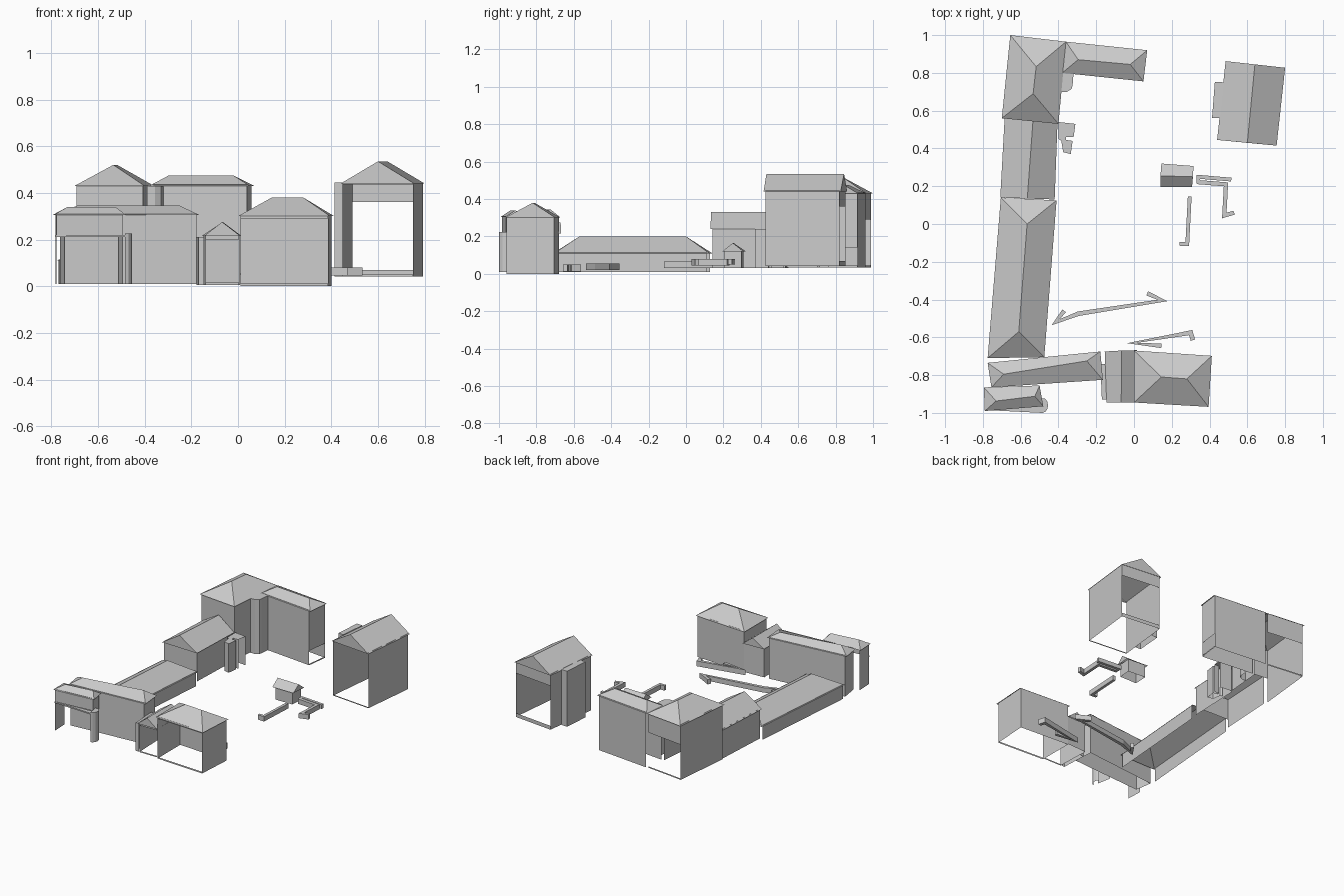
import bpy, bmesh, math
from mathutils import Vector


def finish(name, bm):
    bmesh.ops.remove_doubles(bm, verts=bm.verts, dist=0.0005)
    bmesh.ops.recalc_face_normals(bm, faces=bm.faces)
    me = bpy.data.meshes.new(name)
    bm.to_mesh(me)
    bm.free()
    ob = bpy.data.objects.new(name, me)
    bpy.context.collection.objects.link(ob)
    return ob


def face(bm, pts):
    bm.faces.new([bm.verts.new(p) for p in pts])


def panel(bm, a, b, z0, z1):
    if z1 - z0 > 0.001:
        face(bm, [(*a, z0), (*b, z0), (*b, z1), (*a, z1)])


def building(name, c, ridge, z0, eave, top, openings=None, skip=(), inset=0.01):
    """Edges 0 and 2 run along the ridge; openings maps edge -> (low, high)."""
    openings = openings or {}
    c = [Vector(p) for p in c]
    mid = sum(c, Vector((0, 0))) / 4
    bm = bmesh.new()
    w = [p + (mid - p).normalized() * inset * 1.3 for p in c]
    for i in range(4):
        if i in skip:
            continue
        a, b = w[i], w[(i + 1) % 4]
        lo, hi = openings.get(i, (z0, z0))
        panel(bm, a, b, z0, lo)
        panel(bm, a, b, hi, eave + 0.005)
    finish(name + "_walls", bm)
    bm = bmesh.new()
    e = [(*p, eave) for p in c]
    r0, r1 = [(*p, top) for p in ridge]
    face(bm, [e[0], e[1], r1, r0])
    face(bm, [e[1], e[2], r1])
    face(bm, [e[2], e[3], r0, r1])
    face(bm, [e[3], e[0], r0])
    finish(name + "_roof", bm)


def bay(name, pts, z0, z1, skip=()):
    """Flat topped annex with an open underside."""
    bm = bmesh.new()
    for i in range(len(pts)):
        if i not in skip:
            panel(bm, pts[i], pts[(i + 1) % len(pts)], z0, z1)
    face(bm, [(*p, z1) for p in pts])
    finish(name, bm)


def low_wall(name, pts, z0, z1, t=0.028):
    """Mitred garden wall following a path."""
    p = [Vector(q) for q in pts]
    left, right = [], []
    for i, q in enumerate(p):
        d = [(p[j + 1] - p[j]).normalized() for j in (i - 1, i) if 0 <= j < len(p) - 1]
        n = [Vector((-v.y, v.x)) for v in d]
        m = n[0] if len(n) == 1 else (n[0] + n[1]).normalized()
        off = m * (t / 2) / max(0.45, m.dot(n[0]))
        left.append(q + off)
        right.append(q - off)
    bm = bmesh.new()
    for i in range(len(p) - 1):
        for z in (z0, z1):
            face(bm, [(*left[i], z), (*left[i + 1], z), (*right[i + 1], z), (*right[i], z)])
        for s in (left, right):
            panel(bm, s[i], s[i + 1], z0, z1)
    for i in (0, -1):
        panel(bm, left[i], right[i], z0, z1)
    finish(name, bm)


# North-west house and its east wing
building("north_house", [(-0.40, 0.53), (-0.36, 0.965), (-0.655, 1.0), (-0.70, 0.56)],
         [(-0.534, 0.69), (-0.518, 0.833)], 0.035, 0.43, 0.52,
         {1: (0.045, 0.29), 3: (0.035, 0.22)}, skip=(0,))
bm = bmesh.new()
panel(bm, (-0.407, 0.54), (-0.385, 0.80), 0.035, 0.435)
finish("north_house_court_wall", bm)
building("north_wing", [(-0.38, 0.80), (0.05, 0.755), (0.07, 0.92), (-0.36, 0.965)],
         [(-0.296, 0.87), (-0.02, 0.845)], 0.035, 0.43, 0.475,
         {1: (0.045, 0.14)}, skip=(3,))
bay("corner_bay", [(-0.39, 0.70), (-0.355, 0.70), (-0.33, 0.715), (-0.325, 0.735),
                   (-0.32, 0.80), (-0.38, 0.81)], 0.035, 0.43, skip=(4, 5))

# Western range: gabled middle part and long low part
building("middle_range", [(-0.42, 0.13), (-0.405, 0.535), (-0.685, 0.56), (-0.708, 0.14)],
         [(-0.565, 0.135), (-0.535, 0.545)], 0.03, 0.24, 0.33,
         {3: (0.03, 0.09)}, skip=(1,))
bay("side_porch", [(-0.40, 0.45), (-0.385, 0.44), (-0.375, 0.38), (-0.335, 0.37),
                   (-0.325, 0.44), (-0.36, 0.445), (-0.36, 0.46), (-0.32, 0.46),
                   (-0.31, 0.53), (-0.40, 0.54)], 0.03, 0.24, skip=(7, 9))
building("long_range", [(-0.475, -0.705), (-0.41, 0.125), (-0.705, 0.14), (-0.775, -0.71)],
         [(-0.61, -0.57), (-0.566, 0.0)], 0.01, 0.11, 0.20, skip=(1, 3))

# Southern range
building("south_range", [(-0.755, -0.865), (-0.165, -0.825), (-0.178, -0.675), (-0.775, -0.735)],
         [(-0.69, -0.795), (-0.25, -0.725)], 0.01, 0.305, 0.345)
building("south_west_house", [(-0.79, -0.99), (-0.48, -0.965), (-0.50, -0.855), (-0.795, -0.865)],
         [(-0.73, -0.937), (-0.525, -0.912)], 0.01, 0.305, 0.34,
         {0: (0.01, 0.22)}, skip=(2,))
arc = [(-0.485 + 0.03 * math.cos(a), -0.96 + 0.04 * math.sin(a))
       for a in [math.radians(-90 + 30 * k) for k in range(6)]]
bay("rounded_corner_pier", arc + [(-0.50, -0.92)], 0.01, 0.225, skip=(5, 6))
bay("front_ledge", [(-0.785, -0.985), (-0.485, -1.0), (-0.48, -0.965)], 0.21, 0.22)

# South-east house and the gabled link
building("south_east_house", [(0.0, -0.945), (0.395, -0.968), (0.412, -0.698), (0.0, -0.67)],
         [(0.145, -0.81), (0.28, -0.82)], 0.0, 0.30, 0.38, {0: (0.012, 0.29)})
building("gabled_link", [(-0.145, -0.945), (-0.155, -0.675), (0.015, -0.668), (0.01, -0.945)],
         [(-0.068, -0.945), (-0.065, -0.67)], 0.005, 0.215, 0.275,
         {3: (0.015, 0.2)}, skip=(2,))
bay("link_lean_to", [(-0.145, -0.93), (-0.17, -0.93), (-0.178, -0.74), (-0.15, -0.74)],
    0.005, 0.21, skip=(3,))

# Barn with open ends
building("barn", [(0.755, 0.415), (0.80, 0.827), (0.485, 0.862), (0.44, 0.445)],
         [(0.60, 0.43), (0.64, 0.845)], 0.042, 0.44, 0.535,
         {1: (0.07, 0.36), 3: (0.05, 0.435)}, inset=0.008)
bay("barn_annex", [(0.455, 0.56), (0.413, 0.56), (0.428, 0.752), (0.475, 0.75)],
    0.042, 0.445, skip=(3,))

# Garden shelter
building("garden_shelter", [(0.14, 0.195), (0.307, 0.195), (0.315, 0.307), (0.145, 0.32)],
         [(0.14, 0.255), (0.312, 0.25)], 0.03, 0.12, 0.165, inset=0.015)

# Low garden walls
low_wall("shelter_wall_north", [(0.34, 0.215), (0.34, 0.25), (0.515, 0.235)], 0.05, 0.08, 0.02)
low_wall("shelter_wall_east", [(0.335, 0.222), (0.487, 0.21), (0.478, 0.045), (0.53, 0.06)],
         0.045, 0.08, 0.022)
low_wall("shelter_wall_south", [(0.295, 0.145), (0.282, -0.107), (0.24, -0.105)], 0.03, 0.065, 0.02)
low_wall("court_wall_north", [(-0.37, -0.46), (-0.415, -0.52), (-0.295, -0.475),
                              (0.15, -0.405), (0.07, -0.367)], 0.02, 0.055, 0.024)
low_wall("court_wall_south", [(0.145, -0.645), (-0.01, -0.63), (0.30, -0.575), (0.312, -0.615)],
         0.012, 0.05, 0.024)
